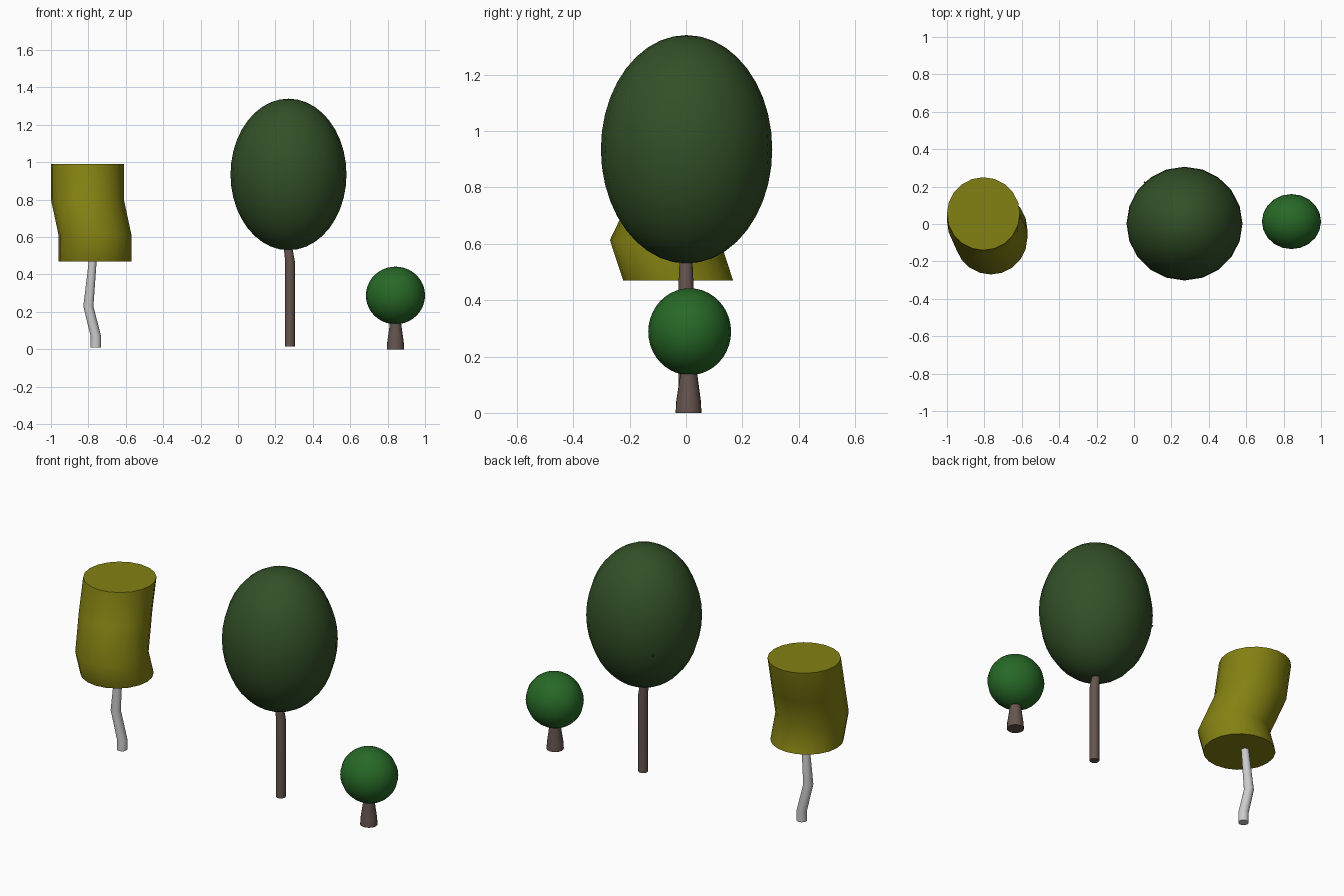
import bpy, bmesh, math
from mathutils import Vector, Matrix

if "Cube" in bpy.data.objects:
    bpy.data.objects.remove(bpy.data.objects["Cube"])


def material(name, rgb):
    m = bpy.data.materials.new(name)
    m.diffuse_color = (*rgb, 1)
    m.use_nodes = True
    m.node_tree.nodes["Principled BSDF"].inputs["Base Color"].default_value = m.diffuse_color
    return m


yellow = material("yellow_leaf", (0.23, 0.22, 0.006))
dark = material("dark_leaf", (0.032, 0.08, 0.02))
green = material("green_leaf", (0.02, 0.14, 0.02))
bark = material("bark", (0.13, 0.09, 0.075))


def finish(bm, name, mat):
    bmesh.ops.recalc_face_normals(bm, faces=bm.faces)
    me = bpy.data.meshes.new(name)
    bm.to_mesh(me)
    bm.free()
    ob = bpy.data.objects.new(name, me)
    bpy.context.collection.objects.link(ob)
    if mat:
        me.materials.append(mat)
    bpy.ops.object.select_all(action='DESELECT')
    ob.select_set(True)
    bpy.context.view_layer.objects.active = ob
    bpy.ops.object.shade_smooth_by_angle(angle=math.radians(55))
    return ob


def loft(name, rings, mat, sides=20):
    """Stack of horizontal circles (x, y, z, radius), capped at both ends."""
    bm = bmesh.new()
    loops = []
    for x, y, z, r in rings:
        loops.append([bm.verts.new((x + r * math.cos(a), y + r * math.sin(a), z))
                      for a in (2 * math.pi * i / sides for i in range(sides))])
    for lo, hi in zip(loops, loops[1:]):
        for i in range(sides):
            j = (i + 1) % sides
            bm.faces.new((lo[i], lo[j], hi[j], hi[i]))
    bm.faces.new(loops[0])
    bm.faces.new(loops[-1])
    return finish(bm, name, mat)


def ball(name, centre, size, mat, segs=20, rings=20):
    bm = bmesh.new()
    bmesh.ops.create_uvsphere(bm, u_segments=segs, v_segments=rings, radius=1)
    bmesh.ops.scale(bm, vec=size, verts=bm.verts)
    bmesh.ops.translate(bm, vec=centre, verts=bm.verts)
    return finish(bm, name, mat)


def twig(name, start, end, mat):
    a, b = Vector(start), Vector(end)
    d = b - a
    bm = bmesh.new()
    mtx = Matrix.Translation((a + b) / 2) @ d.to_track_quat('Z', 'Y').to_matrix().to_4x4()
    bmesh.ops.create_cone(bm, cap_ends=True, segments=8, radius1=0.012,
                          radius2=0.004, depth=d.length, matrix=mtx)
    return finish(bm, name, mat)


# Left tree: crooked grey trunk with a sheared drum of leaves
loft("left_trunk", [(-0.76, 0.012, 0.01, 0.028), (-0.76, 0.012, 0.07, 0.028),
                    (-0.80, 0.01, 0.23, 0.027), (-0.777, 0.005, 0.47, 0.021),
                    (-0.77, 0.0, 0.55, 0.019)], None)
loft("left_foliage", [(-0.765, -0.028, 0.47, 0.195), (-0.765, -0.075, 0.613, 0.195),
                      (-0.805, 0.015, 0.80, 0.195), (-0.805, 0.055, 0.99, 0.195)], yellow)

# Middle tree: straight trunk, tall oval crown, twigs just breaking the surface
loft("middle_trunk", [(0.278, 0, 0.015, 0.026), (0.278, 0, 0.47, 0.026),
                      (0.268, 0, 0.54, 0.023), (0.255, 0, 0.66, 0.018)], bark)
ball("middle_foliage", (0.27, 0.002, 0.935), (0.31, 0.304, 0.405), dark)
twig("upper_twig", (0.255, 0, 0.65), (0.055, 0.225, 0.84), bark)
twig("lower_twig", (0.262, 0, 0.58), (0.108, 0.165, 0.66), bark)

# Right bush: stubby flared trunk with a round crown
loft("right_trunk", [(0.842, 0.009, 0, 0.046), (0.842, 0.009, 0.04, 0.044),
                     (0.842, 0.01, 0.13, 0.031), (0.842, 0.01, 0.2, 0.028)], bark)
ball("right_foliage", (0.842, 0.013, 0.288), (0.158, 0.147, 0.154), green)
